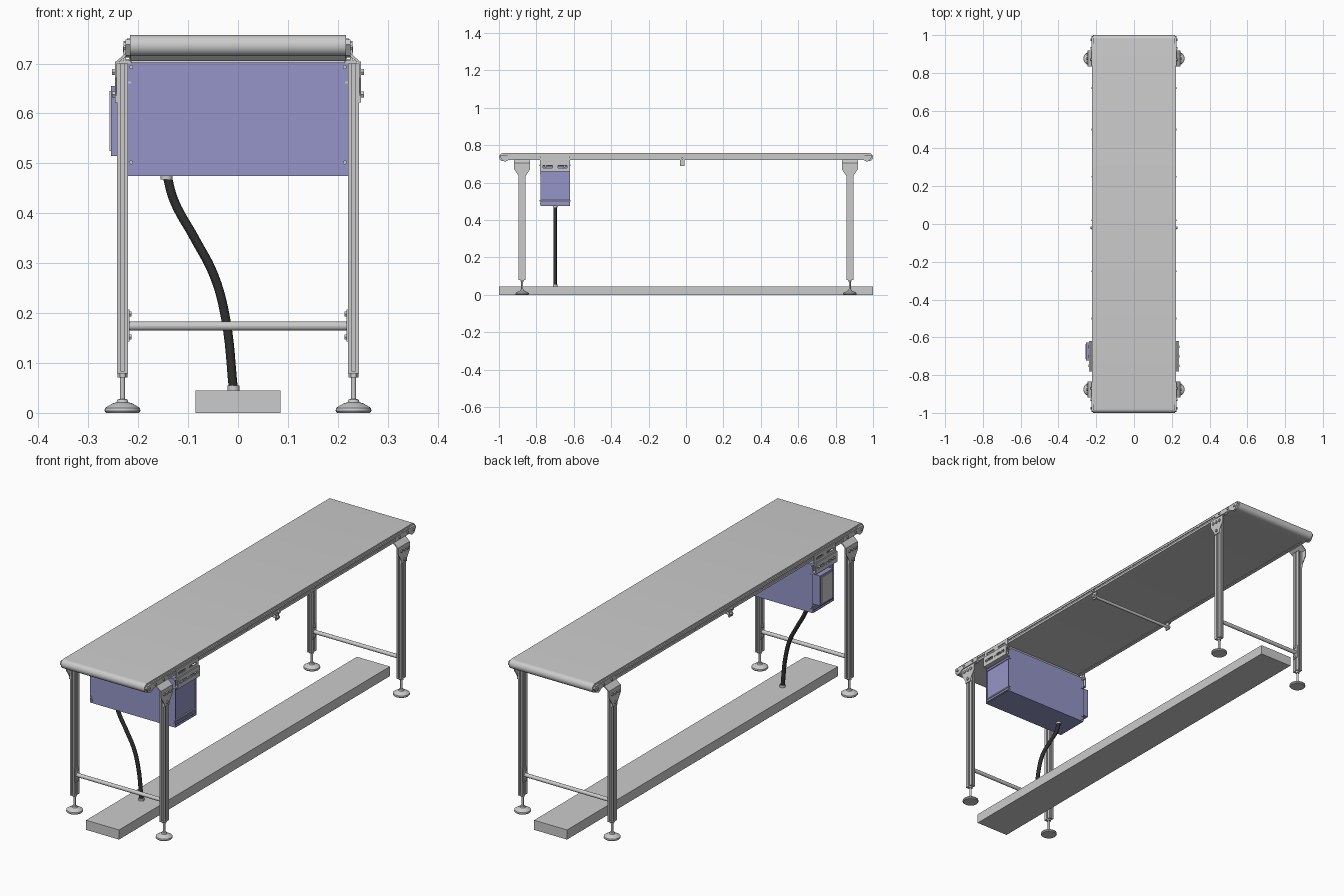
import bpy, bmesh, math
from mathutils import Vector

if "Cube" in bpy.data.objects:
    bpy.data.objects.remove(bpy.data.objects["Cube"])


def material(name, color):
    m = bpy.data.materials.new(name)
    m.diffuse_color = color
    m.use_nodes = True
    m.node_tree.nodes["Principled BSDF"].inputs["Base Color"].default_value = m.diffuse_color
    return m


BLUE = material("blue_panel", (0.30, 0.30, 0.58, 1))
BLACK = material("black_rubber", (0.03, 0.03, 0.03, 1))


def finish(name, bm, mat=None, smooth=False):
    bmesh.ops.recalc_face_normals(bm, faces=bm.faces)
    me = bpy.data.meshes.new(name)
    bm.to_mesh(me)
    bm.free()
    ob = bpy.data.objects.new(name, me)
    bpy.context.collection.objects.link(ob)
    if mat:
        me.materials.append(mat)
    if smooth:
        bpy.ops.object.select_all(action='DESELECT')
        bpy.context.view_layer.objects.active = ob
        ob.select_set(True)
        bpy.ops.object.shade_smooth_by_angle(angle=math.radians(35))
    return ob


def add_prism(bm, pts, axis, a, b):
    # Outline points are (y,z), (x,z) or (x,y) for axis x, y or z
    def place(p, t):
        q = list(p)
        q.insert("xyz".index(axis), t)
        return q
    lo = [bm.verts.new(place(p, a)) for p in pts]
    hi = [bm.verts.new(place(p, b)) for p in pts]
    bm.faces.new(lo)
    bm.faces.new(hi)
    n = len(pts)
    for i in range(n):
        bm.faces.new((lo[i], lo[(i + 1) % n], hi[(i + 1) % n], hi[i]))


def prism(name, pts, axis, a, b, mat=None, smooth=False):
    bm = bmesh.new()
    add_prism(bm, pts, axis, a, b)
    return finish(name, bm, mat, smooth)


def rect(a0, a1, b0, b1):
    return [(a0, b0), (a1, b0), (a1, b1), (a0, b1)]


def box(name, x, y, z, mat=None):
    return prism(name, rect(*x, *y), "z", *z, mat)


def cyl(name, axis, c, r, a, b, n=20, mat=None):
    pts = [(c[0] + r * math.cos(2 * math.pi * i / n), c[1] + r * math.sin(2 * math.pi * i / n))
           for i in range(n)]
    return prism(name, pts, axis, a, b, mat, n > 8)


def lathe(name, x, y, profile, n=28):
    bm = bmesh.new()
    rings = [[bm.verts.new((x + r * math.cos(2 * math.pi * i / n), y + r * math.sin(2 * math.pi * i / n), z))
              for i in range(n)] for r, z in profile]
    for lo, hi in zip(rings, rings[1:]):
        for i in range(n):
            bm.faces.new((lo[i], lo[(i + 1) % n], hi[(i + 1) % n], hi[i]))
    bm.faces.new(rings[0])
    bm.faces.new(rings[-1])
    return finish(name, bm, None, True)


def slotted_plate(name, x, y0, y1, z0, z1, slots):
    # Plate with a row of through slots, built from strips
    h = (z1 - z0) * 0.38
    bm = bmesh.new()
    add_prism(bm, rect(y0, y1, z0, z0 + h), "x", *x)
    add_prism(bm, rect(y0, y1, z1 - h, z1), "x", *x)
    edges = [y0] + [v for s in slots for v in s] + [y1]
    for a, b in zip(edges[::2], edges[1::2]):
        add_prism(bm, rect(a, b, z0 + h, z1 - h), "x", *x)
    return finish(name, bm)


# Belt loop: round noses, flat underside, dip into the drive cabinet
R = 0.021
ZC = 0.757 - R
nose = [(R * math.cos(t), R * math.sin(t)) for t in [math.pi / 2 - math.pi * i / 14 for i in range(15)]]
loop = [(1 - R + c, ZC + s) for c, s in nose]
loop += [(0.93, 0.724), (-0.64, 0.724), (-0.66, 0.705), (-0.74, 0.705), (-0.76, 0.724), (-0.93, 0.724)]
loop += [(-1 + R - c, ZC + s) for c, s in reversed(nose)]
prism("belt", loop, "x", -0.216, 0.216, None, True)

# Side rails, end plates and fasteners
for sx in (-1, 1):
    rail = [(0.205, 0.722), (0.222, 0.722), (0.222, 0.732), (0.218, 0.732), (0.218, 0.740),
            (0.222, 0.740), (0.222, 0.750), (0.205, 0.750)]
    prism("side_rail", [(sx * x, z) for x, z in rail], "y", -0.955, 0.955)
    for y in (-0.5, -0.25, 0.02, 0.25, 0.5, 0.72):
        cyl("rail_bolt", "x", (y, 0.736), 0.005, sx * 0.215, sx * 0.224, 6)
    for sy in (-1, 1):
        plate = [(0.84, 0.726), (0.94, 0.726), (0.965, 0.712), (0.98, 0.716), (0.995, 0.738),
                 (0.99, 0.748), (0.84, 0.748)]
        prism("end_plate", [(sy * y, z) for y, z in plate], "x", sx * 0.214, sx * 0.225)
        for y, z in ((0.87, 0.737), (0.93, 0.737), (0.975, 0.732)):
            cyl("end_plate_bolt", "x", (sy * y, z), 0.006, sx * 0.22, sx * 0.229, 6)

# Legs with grooves, mounting brackets and adjustable feet
for sy in (-1, 1):
    Y = sy * 0.876
    for sx in (-1, 1):
        q = [(0.011, 0.004), (0.011, 0.019), (0.003, 0.019), (0.003, 0.014)]
        quarter = [(0.007, 0.004)] + q
        mir = lambda pts, a, b: [(a * x, b * y) for x, y in pts]
        outline = (quarter + mir(quarter[::-1], -1, 1) + mir(quarter, -1, -1) + mir(quarter[::-1], 1, -1))
        cx = sx * 0.2315
        prism("leg", [(cx + x, Y + y) for x, y in outline], "z", 0.083, 0.70)
        box("leg_cap", (cx - 0.011, cx + 0.011), (Y - 0.019, Y + 0.019), (0.079, 0.083))
        lathe("foot", cx, Y, [(0.033, 0), (0.036, 0.004), (0.035, 0.010), (0.020, 0.019), (0.012, 0.021),
                              (0.010, 0.027), (0.005, 0.028), (0.005, 0.076)])
        cyl("foot_nut", "z", (cx, Y), 0.010, 0.071, 0.079, 6)
        tri = [(-0.043, 0.704), (-0.043, 0.672), (-0.019, 0.635), (-0.019, 0.622),
               (0.019, 0.622), (0.019, 0.635), (0.043, 0.672), (0.043, 0.704)]
        prism("leg_bracket", [(Y + y, z) for y, z in tri], "x", sx * 0.2425, sx * 0.2465)
        lip = [(0.2465, 0.702), (0.2425, 0.700), (0.218, 0.719), (0.218, 0.724), (0.222, 0.724)]
        prism("bracket_lip", [(sx * x, z) for x, z in lip], "y", Y - 0.043, Y + 0.043)
        for y, z in ((-0.022, 0.683), (0.022, 0.683), (0, 0.683), (0, 0.638)):
            cyl("bracket_bolt", "x", (Y + y, z), 0.007, sx * 0.2465, sx * 0.252, 6)
        # Cross bar end plate and its bolts
        box("cross_bar_plate", sorted((sx * 0.217, sx * 0.2205)), (Y - 0.014, Y + 0.014), (0.143, 0.207))
        for z in (0.152, 0.198):
            cyl("cross_bar_bolt", "x", (Y, z), 0.006, sx * 0.213, sx * 0.217, 6)
    cyl("cross_bar", "x", (Y, 0.174), 0.009, -0.218, 0.218)

# Return roller under the middle of the belt
cyl("return_roller", "x", (-0.02, 0.702), 0.007, -0.216, 0.216)
for sx in (-1, 1):
    box("roller_hanger", sorted((sx * 0.212, sx * 0.218)), (-0.031, -0.009), (0.688, 0.735))
    cyl("roller_nut", "x", (-0.02, 0.702), 0.008, sx * 0.218, sx * 0.226, 6)
    cyl("hanger_bolt", "x", (-0.02, 0.728), 0.007, sx * 0.218, sx * 0.230, 6)

# Drive cabinet with front and back cover sheets
box("drive_cabinet", (-0.214, 0.214), (-0.776, -0.624), (0.478, 0.702), BLUE)
box("cabinet_floor", (-0.221, 0.221), (-0.779, -0.621), (0.475, 0.479), BLUE)
for y in (-0.779, -0.624):
    box("cabinet_cover", (-0.221, 0.221), (y, y + 0.003), (0.475, 0.702), BLUE)
for sx in (-1, 1):
    for z in (0.693, 0.502):
        cyl("cover_screw", "y", (sx * 0.214, z), 0.004, -0.783, -0.617, 10)
    for z in (0.650, 0.489):
        box("cover_clip", sorted((sx * 0.207, sx * 0.218)), (-0.781, -0.619), (z - 0.005, z + 0.005), BLUE)

# Slotted cabinet hangers on both rails
for sx in (-1, 1):
    xs = (sx * 0.222, sx * 0.226)
    slots = [(-0.765, -0.715), (-0.685, -0.635)]
    slotted_plate("upper_hanger", (sx * 0.224, sx * 0.229), -0.78, -0.62, 0.705, 0.745, slots)
    slotted_plate("lower_hanger", (sx * 0.232, sx * 0.237), -0.78, -0.62, 0.660, 0.710, slots)
    box("hanger_spacer", sorted((sx * 0.214, sx * 0.232)), (-0.78, -0.62), (0.700, 0.706))
    box("hanger_flange", sorted((sx * 0.214, sx * 0.232)), (-0.78, -0.62), (0.660, 0.664))
    for y in (-0.75, -0.70, -0.65):
        cyl("hanger_bolt", "x", (y, 0.685), 0.006, sx * 0.228, sx * 0.240, 6)

# Control unit on the left of the cabinet
box("control_unit", (-0.254, -0.214), (-0.722, -0.628), (0.515, 0.655), BLUE)
box("control_face", (-0.257, -0.253), (-0.714, -0.636), (0.525, 0.645))

# Floor duct
box("floor_duct", (-0.085, 0.085), (-1, 1), (0, 0.045))

# Cable and its glands
cu = bpy.data.curves.new("cable", 'CURVE')
cu.dimensions = '3D'
cu.bevel_depth = 0.009
cu.bevel_resolution = 4
cu.resolution_u = 6
cu.use_fill_caps = True
path = [(-0.143, 0.478), (-0.128, 0.425), (-0.087, 0.350), (-0.048, 0.275), (-0.025, 0.190), (-0.009, 0.045)]
sp = cu.splines.new('BEZIER')
sp.bezier_points.add(len(path) - 1)
for bp, (x, z) in zip(sp.bezier_points, path):
    bp.co = Vector((x, -0.70, z))
    bp.handle_left_type = bp.handle_right_type = 'AUTO'
cu.materials.append(BLACK)
bpy.context.collection.objects.link(bpy.data.objects.new("cable", cu))
cyl("upper_gland", "z", (-0.143, -0.70), 0.012, 0.468, 0.476)
cyl("lower_gland", "z", (-0.009, -0.70), 0.012, 0.045, 0.055)
